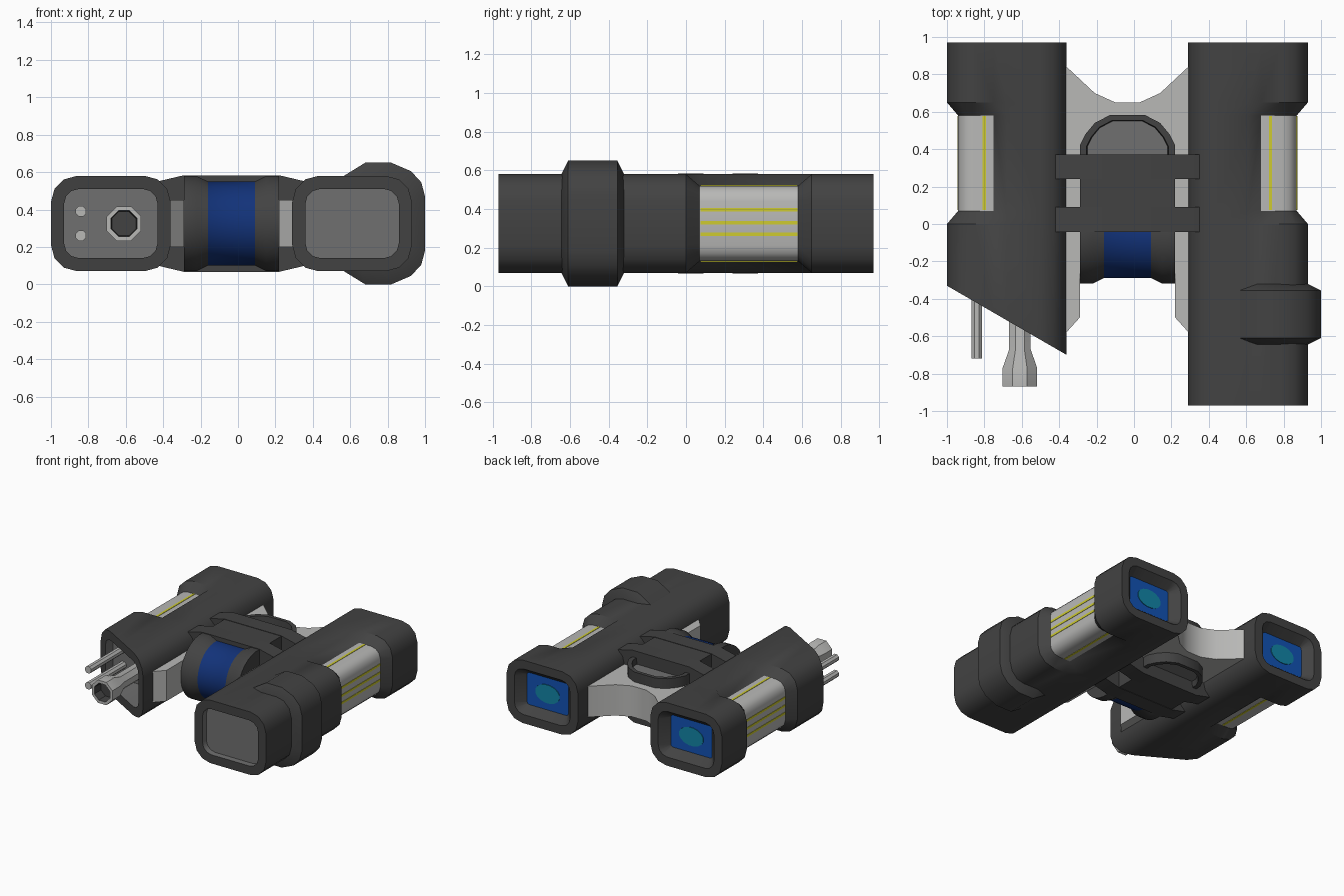
import bpy, bmesh, math

if "Cube" in bpy.data.objects:
    bpy.data.objects.remove(bpy.data.objects["Cube"])

MATS = {}
for n, c in {"dark_casing": (.055, .055, .055), "mid_grey": (.16, .16, .16),
             "light_grey": (.48, .48, .47), "navy_band": (.006, .032, .19),
             "lens_blue": (.006, .085, .45), "lens_cyan": (.006, .23, .38),
             "yellow_line": (.62, .60, .03)}.items():
    m = bpy.data.materials.new(n)
    m.diffuse_color = (*c, 1)
    m.use_nodes = True
    m.node_tree.nodes["Principled BSDF"].inputs["Base Color"].default_value = m.diffuse_color
    MATS[n] = m
DARK, MID, LIGHT, NAVY, BLUE, CYAN, YELLOW = MATS

CZ = .325            # height of the centre plane
CX = -.035           # symmetry line between the two barrels


def loft(name, rings, mats, rule=None):
    """Skin equal-length rings; mats = start cap, each band, end cap (or one name)."""
    if isinstance(mats, str):
        mats = [mats] * (len(rings) + 1)
    names = list(dict.fromkeys(list(mats) + ([LIGHT] if rule else [])))
    bm = bmesh.new()
    vs = [[bm.verts.new(p) for p in r] for r in rings]
    n = len(rings[0])
    bm.faces.new(vs[0]).material_index = names.index(mats[0])
    bm.faces.new(vs[-1]).material_index = names.index(mats[-1])
    for i in range(len(rings) - 1):
        for j in range(n):
            k = (j + 1) % n
            f = bm.faces.new((vs[i][j], vs[i][k], vs[i + 1][k], vs[i + 1][j]))
            f.material_index = names.index(mats[i + 1])
            if rule and rule(i, j):
                f.material_index = names.index(LIGHT)
    bmesh.ops.recalc_face_normals(bm, faces=bm.faces)
    me = bpy.data.meshes.new(name)
    bm.to_mesh(me)
    bm.free()
    for m in names:
        me.materials.append(MATS[m])
    ob = bpy.data.objects.new(name, me)
    bpy.context.collection.objects.link(ob)
    bpy.ops.object.select_all(action='DESELECT')
    ob.select_set(True)
    bpy.context.view_layer.objects.active = ob
    bpy.ops.object.shade_smooth_by_angle(angle=math.radians(32))
    return ob


def box(name, x0, x1, y0, y1, z0, z1, mat):
    return loft(name, [[(x0, y0, z), (x1, y0, z), (x1, y1, z), (x0, y1, z)] for z in (z0, z1)], mat)


def circle(r, n, rz=None):
    return [(r * math.cos(math.tau * (i + .5) / n), (rz or r) * math.sin(math.tau * (i + .5) / n))
            for i in range(n)]


def rod(name, x, z, n, sections, mats):
    loft(name, [[(x + a, y, z + b) for a, b in circle(r, n)] for y, r in sections], mats)


# Rounded rectangle with extra points at u=0 and u=.07 where the side window starts
def section(hw, hh, r):
    def arc(su, sv, a0):
        return [(su * (hw - r) + r * math.cos(math.radians(a0 - 30 * i)),
                 sv * (hh - r) + r * math.sin(math.radians(a0 - 30 * i))) for i in range(4)]
    return ([(0, hh), (.07, hh)] + arc(1, 1, 90) + arc(1, -1, 0) + [(.07, -hh), (0, -hh)]
            + arc(-1, -1, -90) + arc(-1, 1, 180))


OUTER, HOLE = section(.32, .255, .14), section(.25, .185, .08)
LENS = section(.185, .13, .02)
NOTCH = [b if 1 <= j <= 10 else a
         for j, (a, b) in enumerate(zip(OUTER, section(.26, .195, .08)))]


# Barrel housings: u points outward from the symmetry line
def housing(side, name, front_y, slope, recess_y):
    cx = CX + side * .645

    def ring(sec, y, k=0):
        return [(cx + side * u, y + k * u, CZ + v) for u, v in sec]
    rings = [ring(HOLE, recess_y), ring(HOLE, front_y, slope), ring(OUTER, front_y, slope),
             ring(OUTER, 0), ring(NOTCH, .07), ring(NOTCH, .58), ring(OUTER, .65),
             ring(OUTER, .97), ring(HOLE, .97), ring(LENS, .90)]
    loft(name + "_housing", rings, [MID, MID] + [DARK] * 8 + [BLUE],
         rule=lambda i, j: i == 4 and 1 <= j <= 9)
    # eyepiece centre
    loft(name + "_eyepiece_spot",
         [[(cx + a, y, CZ + b) for a, b in circle(.11, 16, .075)] for y in (.899, .905)], CYAN)
    # yellow lines over the side window
    for z in (.27, .33, .395):
        xs = sorted((cx + side * .257, cx + side * .263))
        box(name + "_side_line", *xs, .075, .578, z - .009, z + .009, YELLOW)
    for z in (CZ + .195, CZ - .195):
        x = cx + side * .12
        box(name + "_edge_line", x - .009, x + .009, .075, .578, z - .003, z + .003, YELLOW)


housing(-1, "left", -.515, .578, -.27)
housing(1, "right", -.97, 0, -.92)

# Collar on the right housing
half = [(.55, .57), (.68, .65), (.82, .65), (.925, .605), (.98, .545), (1, .47)]
collar = half + [(x, .65 - z) for x, z in reversed(half)]
loft("collar", [[(.55 + (x - .55) * s, y, CZ + (z - CZ) * t) for x, z in collar]
                for y, s, t in ((-.645, .84, .78), (-.61, 1, 1), (-.355, 1, 1), (-.32, .84, .78))], DARK)

# Rods sticking out of the slanted housing
for z in (.26, .39):
    rod("thin_rod", -.84, z, 8, [(-.72, .03), (-.25, .03)], LIGHT)
rod("flared_nozzle", -.61, CZ, 8,
    [(-.79, .07), (-.87, .075), (-.87, .1), (-.77, .1), (-.67, .062), (-.25, .062)],
    [DARK, DARK] + [LIGHT] * 5)

# Light plate joining both housings
plate = [(-.38, .86), (-.36, .84), (-.21, .70), (-.10, .65), (.03, .65), (.14, .70), (.29, .84),
         (.31, .86), (.31, -.60), (.22, -.5), (.22, 0), (-.29, 0), (-.29, -.5), (-.38, -.60)]
loft("joining_plate", [[(x, y, z) for x, y in plate] for z in (.2, .45)], LIGHT)

# Hinge bridge with two arms
box("bridge_body", -.29, .22, -.04, .37, .07, .58, DARK)
arm = [(-.43, .55), (-.29, .583), (.22, .583), (.36, .55),
       (.36, .10), (.22, .067), (-.29, .067), (-.43, .10)]
for y0, y1 in ((-.042, .09), (.24, .372)):
    loft("bridge_arm", [[(x, y, z) for x, z in arm] for y in (y0, y1)], DARK)

# Focus roller with a navy band in a groove
loft("focus_roller", [[(x, -.065 + a, CZ + b) for a, b in circle(r, 32)] for x, r in
     ((-.29, .255), (-.22, .255), (-.16, .225), (.09, .225), (.15, .255), (.22, .255))],
     [DARK, DARK, DARK, NAVY, DARK, DARK, DARK])

# Rounded rear lug, recessed above and below
lug = [(.255, .36), (.255, .42), (.225, .48), (.175, .54), (.095, .582)]
lug = lug + [(-x, y) for x, y in reversed(lug)]
loft("rear_lug", [[(CX + x * s, .38 + (y - .38) * s, z) for x, y in lug] for z, s in
     ((.17, .84), (.12, .86), (.12, 1), (.53, 1), (.53, .86), (.48, .84))],
     [MID, DARK, DARK, DARK, DARK, DARK, MID])
